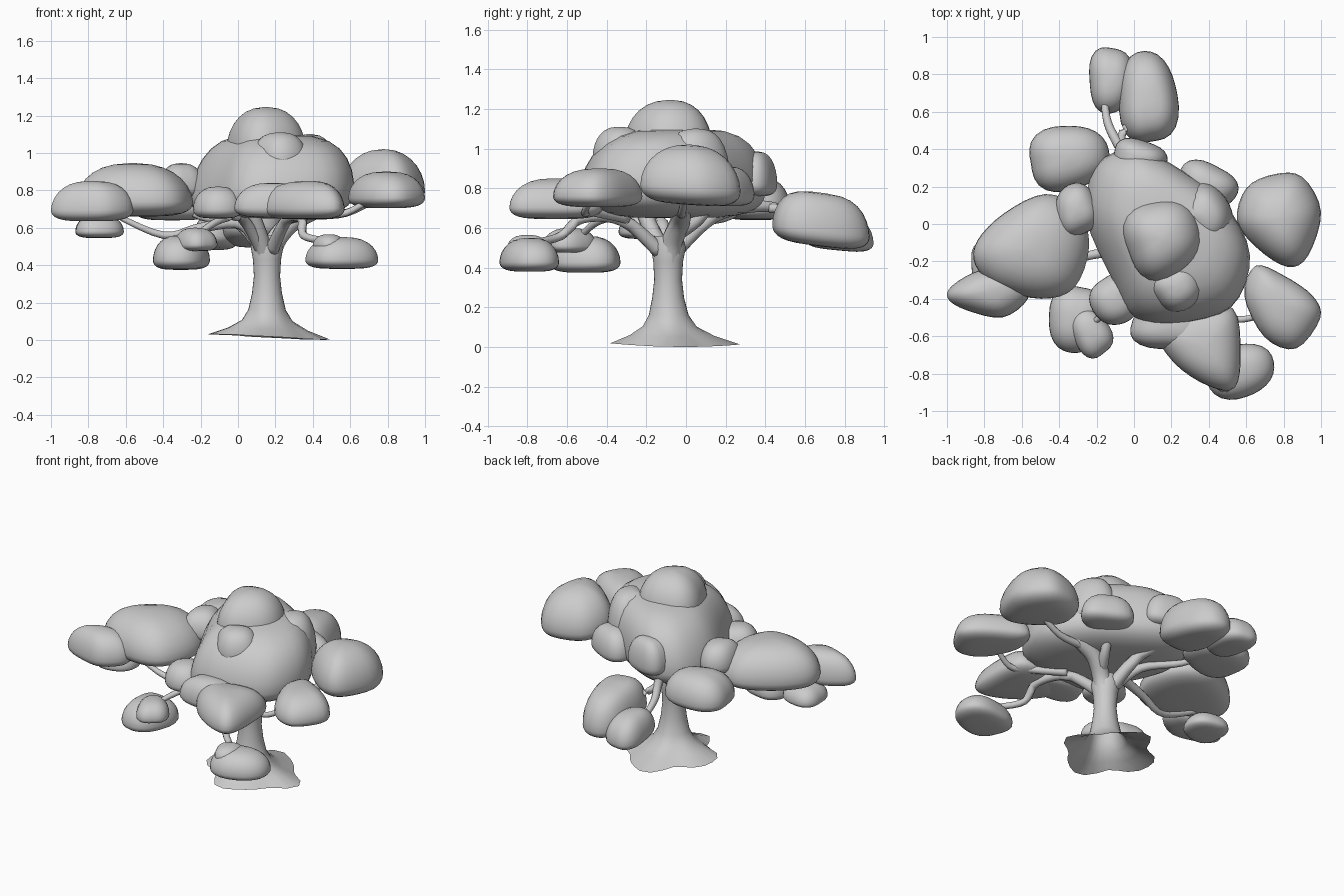
import bpy, bmesh, math, random
from mathutils import Vector

random.seed(4)


def skin(name, rings, cap=True):
    """Skin a list of equal closed rings into one smooth object."""
    bm = bmesh.new()
    rows = [[bm.verts.new(p) for p in ring] for ring in rings]
    n = len(rows[0])
    for a, b in zip(rows, rows[1:]):
        for i in range(n):
            j = (i + 1) % n
            bm.faces.new((a[i], a[j], b[j], b[i]))
    if cap:
        bm.faces.new(rows[0][::-1])
        bm.faces.new(rows[-1])
    bmesh.ops.recalc_face_normals(bm, faces=bm.faces)
    me = bpy.data.meshes.new(name)
    bm.to_mesh(me)
    bm.free()
    me.shade_smooth()
    ob = bpy.data.objects.new(name, me)
    bpy.context.collection.objects.link(ob)
    return ob


def spline(pts, steps, closed=False):
    """Catmull-Rom curve through points."""
    pts = [Vector(p) for p in pts]
    n, out = len(pts), []
    for i in range(n if closed else n - 1):
        idx = [i - 1, i, i + 1, i + 2]
        a, b, c, d = [pts[k % n] if closed else pts[min(max(k, 0), n - 1)] for k in idx]
        for s in range(steps):
            t = s / steps
            out.append(0.5 * (2 * b + (c - a) * t + (2 * a - 5 * b + 4 * c - d) * t * t
                              + (3 * b - a - 3 * c + d) * t ** 3))
    if not closed:
        out.append(pts[-1])
    return out


def clump(name, xs, ys, zs, angle=0, aspect=1.0, slope=(0, 0), lean=(0, 0), box=0.75, outline=None):
    """Flat-bottomed leaf pad fitted into the given x, y and z ranges."""
    if outline:
        ring = spline(outline, 4, True)
        mid = sum(ring, Vector((0, 0))) / len(ring)
        ring = [p - mid for p in ring]
        size = max(p.length for p in ring)
        ring = [p / size for p in ring]
    else:
        ring, ph, rot = [], random.uniform(0, 6), math.radians(angle)
        for i in range(28):
            a = math.tau * i / 28
            c, s = math.cos(a), math.sin(a)
            r = (abs(c) ** 2.5 + abs(s) ** 2.5) ** -0.4 * (1 + 0.05 * math.sin(3 * a + ph))
            x, y = r * c * aspect, r * s
            ring.append(Vector((x * math.cos(rot) - y * math.sin(rot),
                                x * math.sin(rot) + y * math.cos(rot))))
    rings = []
    for k in range(15):
        t = math.radians(-88 + 176 * k / 14)
        c, s = math.cos(t), math.sin(t)
        if s < 0:
            r, h = c ** 0.5, 0.28 * (1 - abs(s) ** 0.9)
        else:
            r, h = c ** box, 0.28 + 0.72 * s ** 1.05
        rings.append([Vector((p.x * r + lean[0] * h, p.y * r + lean[1] * h,
                              h + slope[0] * p.x * r + slope[1] * p.y * r)) for p in ring])
    flat = [p for ring in rings for p in ring]
    for ax, (lo, hi) in enumerate((xs, ys, zs)):
        a, b = min(p[ax] for p in flat), max(p[ax] for p in flat)
        for p in flat:
            p[ax] = lo + (p[ax] - a) / (b - a) * (hi - lo)
    return skin(name, rings)


def branch(name, pts, r0, r1):
    """Tapered round limb along a smooth path."""
    path = spline(pts, 5)
    rings = []
    for i, p in enumerate(path):
        d = (path[min(i + 1, len(path) - 1)] - path[max(i - 1, 0)]).normalized()
        u = d.cross(Vector((0.3, 0.9, 0.1)) if abs(d.y) < 0.8 else Vector((1, 0, 0))).normalized()
        v = d.cross(u)
        r = r0 + (r1 - r0) * (i / (len(path) - 1)) ** 0.7
        rings.append([p + r * (u * math.cos(k * math.tau / 10) + v * math.sin(k * math.tau / 10))
                      for k in range(10)])
    return skin(name, rings)


# Trunk with a wavy, open root flare
profile = [(0.32, 0.0), (0.21, 0.05), (0.135, 0.1), (0.1, 0.16), (0.08, 0.25),
           (0.07, 0.34), (0.075, 0.43), (0.088, 0.5), (0.075, 0.56)]
rings = []
for r, z in profile:
    w = max(0, r - 0.08) / 0.24
    ring = []
    for i in range(28):
        a = math.tau * i / 28
        rr = r * (1 + w * (0.13 * math.cos(4 * a) - 0.11 + 0.04 * math.cos(7 * a)))
        lift = (0.016 - 0.015 * math.cos(a - 0.2)) * w
        ring.append((0.155 + rr * math.cos(a), -0.09 + 0.035 * w + rr * math.sin(a), z + lift))
    rings.append(ring)
skin("trunk", rings, cap=False)

# Main limbs and twigs
branch("limb_up_right", [(0.16, -0.09, 0.4), (0.2, -0.07, 0.53), (0.29, -0.03, 0.63),
                         (0.42, -0.02, 0.7), (0.5, -0.02, 0.78)], 0.066, 0.042)
branch("limb_up_front", [(0.15, -0.1, 0.43), (0.11, -0.17, 0.58), (0.05, -0.24, 0.75)], 0.055, 0.035)
branch("limb_up_back", [(0.22, -0.05, 0.57), (0.28, 0.06, 0.64), (0.31, 0.14, 0.75)], 0.04, 0.025)
branch("limb_left", [(0.14, -0.1, 0.46), (0.02, -0.12, 0.62), (-0.2, -0.16, 0.6),
                     (-0.4, -0.2, 0.56), (-0.68, -0.2, 0.68)], 0.045, 0.014)
branch("limb_front_left", [(0.13, -0.12, 0.48), (0.02, -0.27, 0.65), (-0.1, -0.43, 0.64),
                           (-0.25, -0.55, 0.54)], 0.04, 0.014)
branch("limb_front", [(0.18, -0.13, 0.48), (0.26, -0.32, 0.64), (0.34, -0.52, 0.65),
                      (0.35, -0.63, 0.56), (0.46, -0.74, 0.53)], 0.04, 0.018)
branch("limb_right", [(0.36, -0.02, 0.67), (0.58, -0.02, 0.68), (0.78, 0.0, 0.78)], 0.03, 0.015)
branch("limb_front_right", [(0.28, -0.3, 0.65), (0.45, -0.47, 0.68), (0.58, -0.51, 0.68), (0.75, -0.46, 0.78)], 0.03, 0.014)
branch("limb_back", [(0.14, -0.06, 0.48), (0.06, 0.14, 0.66), (-0.06, 0.38, 0.71),
                     (-0.14, 0.54, 0.67), (-0.16, 0.7, 0.6)], 0.045, 0.018)
branch("twig_back", [(-0.07, 0.42, 0.7), (-0.05, 0.51, 0.69), (0.05, 0.52, 0.66)], 0.025, 0.018)
branch("limb_back_left", [(0.13, -0.07, 0.48), (0.0, 0.06, 0.62), (-0.2, 0.22, 0.66), (-0.35, 0.33, 0.74)], 0.04, 0.014)

# Large central canopy and its crown
clump("canopy_main", (-0.26, 0.62), (-0.54, 0.4), (0.65, 1.1), box=0.54, lean=(0.1, 0.05),
      outline=[(-0.08, 0.38), (0.06, 0.37), (0.24, 0.28), (0.48, 0.1), (0.62, -0.18), (0.52, -0.45),
               (0.22, -0.54), (0.0, -0.5), (-0.12, -0.3), (-0.26, 0.02), (-0.22, 0.28)])
clump("crown_top", (-0.06, 0.36), (-0.31, 0.13), (0.94, 1.245), 20, box=0.85)
clump("crown_front", (0.07, 0.37), (-0.47, -0.2), (0.9, 1.11), 30)
clump("canopy_shoulder", (0.22, 0.53), (-0.12, 0.22), (0.78, 1.1), -40, 1.2, box=0.7)

# Right side pads
clump("pad_right", (0.55, 1.0), (-0.23, 0.275), (0.71, 1.02), slope=(0, -0.06), box=0.9,
      outline=[(0.55, 0.02), (0.6, 0.2), (0.75, 0.275), (0.9, 0.26), (1.0, 0.07), (0.93, -0.17), (0.82, -0.23), (0.66, -0.13)])
clump("pad_front_right", (0.59, 1.0), (-0.67, -0.22), (0.705, 0.9),
      outline=[(0.59, -0.38), (0.65, -0.22), (0.8, -0.27), (0.96, -0.38), (1.0, -0.5), (0.87, -0.66), (0.7, -0.6)])

# Front pads
clump("pad_front", (0.12, 0.57), (-0.89, -0.42), (0.645, 0.85),
      outline=[(0.13, -0.55), (0.22, -0.74), (0.4, -0.87), (0.54, -0.88), (0.57, -0.68), (0.53, -0.44), (0.32, -0.42)])
clump("pad_front_low", (0.36, 0.75), (-0.94, -0.64), (0.38, 0.55), 15, 1.2)
clump("pad_front_low_cap", (0.4, 0.57), (-0.9, -0.7), (0.48, 0.565), 20)
clump("pad_front_mid", (-0.02, 0.4), (-0.67, -0.42), (0.655, 0.84), -5, 1.6)
clump("pad_front_left", (-0.24, 0.02), (-0.54, -0.26), (0.65, 0.82), 25)
clump("pad_low_left", (-0.455, -0.15), (-0.69, -0.33), (0.375, 0.56), 80, 1.2)
clump("pad_low_left_small", (-0.34, -0.11), (-0.72, -0.45), (0.475, 0.6), -55, 1.3)

# Left side pads
clump("pad_left", (-0.86, -0.24), (-0.4, 0.16), (0.66, 0.945), lean=(-0.06, 0), box=0.82,
      outline=[(-0.86, -0.22), (-0.85, -0.09), (-0.7, 0.06), (-0.48, 0.16), (-0.3, 0.08), (-0.24, -0.12),
               (-0.32, -0.34), (-0.5, -0.4), (-0.74, -0.34)])
clump("pad_far_left", (-1.0, -0.56), (-0.5, -0.24), (0.635, 0.85), lean=(0.04, 0),
      outline=[(-1.0, -0.4), (-0.98, -0.33), (-0.84, -0.25), (-0.7, -0.24), (-0.58, -0.28), (-0.56, -0.4), (-0.7, -0.5), (-0.9, -0.46)])
clump("pad_left_low", (-0.87, -0.61), (-0.34, -0.08), (0.545, 0.67))
clump("pad_left_inner", (-0.42, -0.18), (-0.07, 0.22), (0.76, 0.945), 20)

# Back pads
clump("pad_back_left", (-0.56, -0.13), (0.17, 0.525), (0.64, 0.86), 10, 1.2)
clump("pad_back_inner", (-0.11, 0.18), (0.26, 0.46), (0.76, 0.985), -15, 1.4)
clump("pad_back_right", (0.23, 0.56), (0.08, 0.345), (0.71, 0.91), -25, 1.3)
clump("pad_back", (-0.08, 0.24), (0.435, 0.925), (0.495, 0.785), 95, 1.4, slope=(0, -0.08), box=0.6)
clump("pad_back_side", (-0.24, -0.0), (0.59, 0.945), (0.48, 0.68), 90, 1.4, slope=(0, -0.06))
